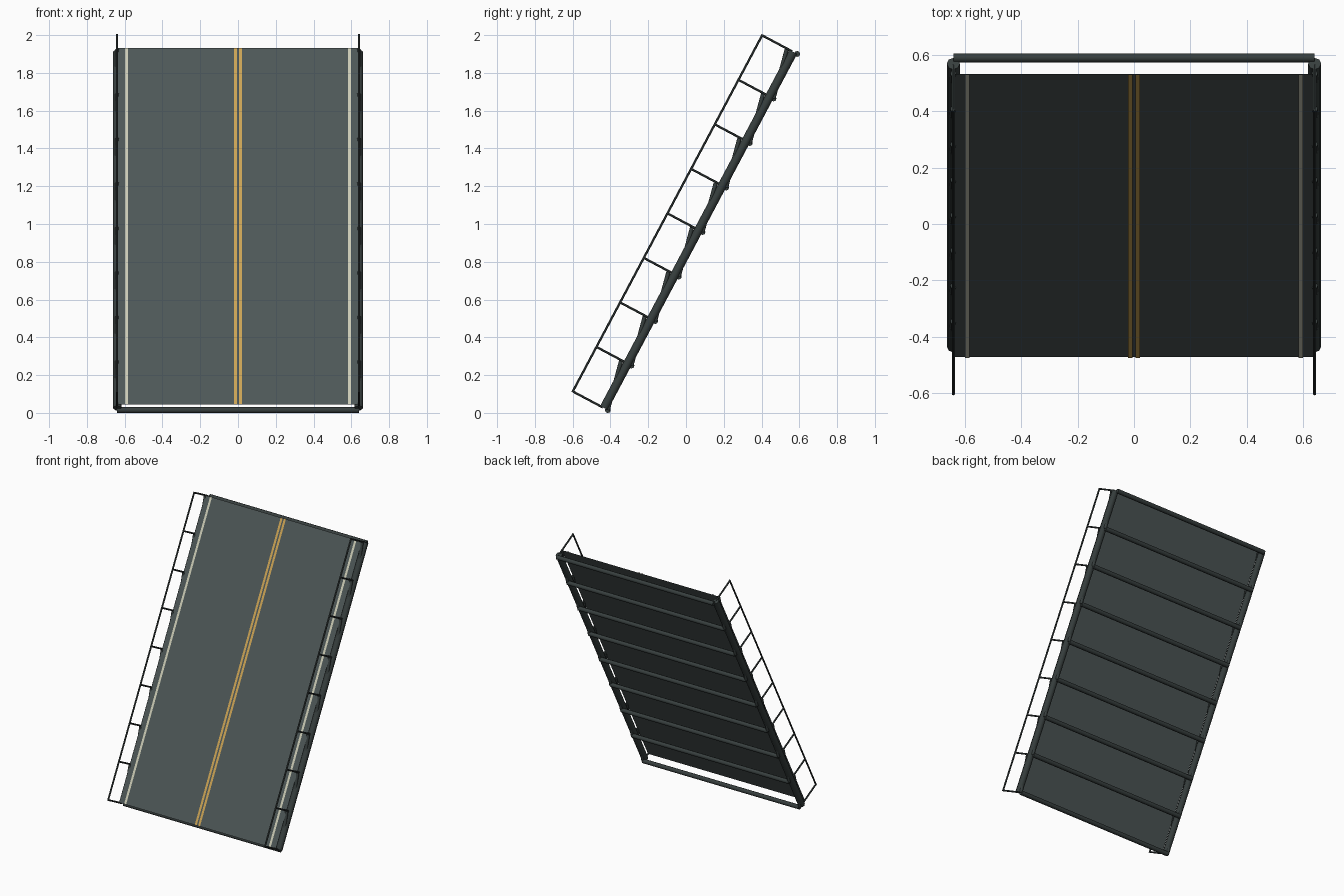
import bpy, math
from mathutils import Vector

if "Cube" in bpy.data.objects:
    bpy.data.objects.remove(bpy.data.objects["Cube"])

# Slope frame: u runs up the leaf, v is the deck normal (towards the front)
ANG = math.radians(62)
U = Vector((0, math.cos(ANG), math.sin(ANG)))
V = Vector((0, -math.sin(ANG), math.cos(ANG)))
O = Vector((0, -0.414, 0.015))
L, BAYS = 2.135, 8
STEP = L / BAYS


def P(x, u, v):
    return O + Vector((x, 0, 0)) + U * u + V * v


def mat(name, col):
    m = bpy.data.materials.new(name)
    m.diffuse_color = (*col, 1)
    m.use_nodes = True
    m.node_tree.nodes["Principled BSDF"].inputs["Base Color"].default_value = m.diffuse_color
    return m


ASPHALT = mat("asphalt_grey", (0.075, 0.095, 0.095))
STEEL = mat("dark_steel", (0.038, 0.049, 0.048))
WHITE = mat("edge_line_white", (0.60, 0.60, 0.47))
YELLOW = mat("centre_line_yellow", (0.60, 0.37, 0.09))


def rod(name, a, b, r, sides=8):
    d = b - a
    bpy.ops.mesh.primitive_cylinder_add(vertices=sides, radius=r, depth=d.length, location=(a + b) / 2)
    ob = bpy.context.object
    ob.name = name
    ob.rotation_euler = d.to_track_quat('Z', 'Y').to_euler()
    ob.data.materials.append(STEEL)
    bpy.ops.object.shade_smooth_by_angle(angle=math.radians(50))


def sheet(name, x0, x1, v, m):
    me = bpy.data.meshes.new(name)
    me.from_pydata([P(x0, 0, v), P(x1, 0, v), P(x1, L, v), P(x0, L, v)], [], [(0, 1, 2, 3)])
    me.materials.append(m)
    bpy.context.collection.objects.link(bpy.data.objects.new(name, me))


# Road deck and painted lines
sheet("deck", -0.64, 0.64, 0.065, ASPHALT)
for s, side in ((-1, "left"), (1, "right")):
    sheet(f"edge_line_{side}", s * 0.59 - 0.008, s * 0.59 + 0.008, 0.068, WHITE)
    sheet(f"centre_line_{side}", s * 0.0135 - 0.008, s * 0.0135 + 0.008, 0.068, YELLOW)

# Cross beams under the deck
for i in range(BAYS + 1):
    rod(f"cross_beam_{i}", P(-0.64, i * STEP, 0), P(0.64, i * STEP, 0), 0.016)

# Side girders, railings and diagonal braces
for s, side in ((-1, "left"), (1, "right")):
    x = s * 0.64
    rod(f"girder_{side}", P(x, 0, 0.023), P(x, L, 0.023), 0.023)
    rod(f"rail_{side}", P(x, -0.005, 0.21), P(x, L + 0.005, 0.21), 0.006, 6)
    for i in range(BAYS + 1):
        rod(f"post_{side}_{i}", P(x, i * STEP, 0.03), P(x, i * STEP, 0.21), 0.006, 6)
    for i in range(BAYS):
        rod(f"brace_{side}_{i}", P(x, i * STEP, 0), P(x, (i + 1) * STEP - 0.005, 0.06), 0.011)
